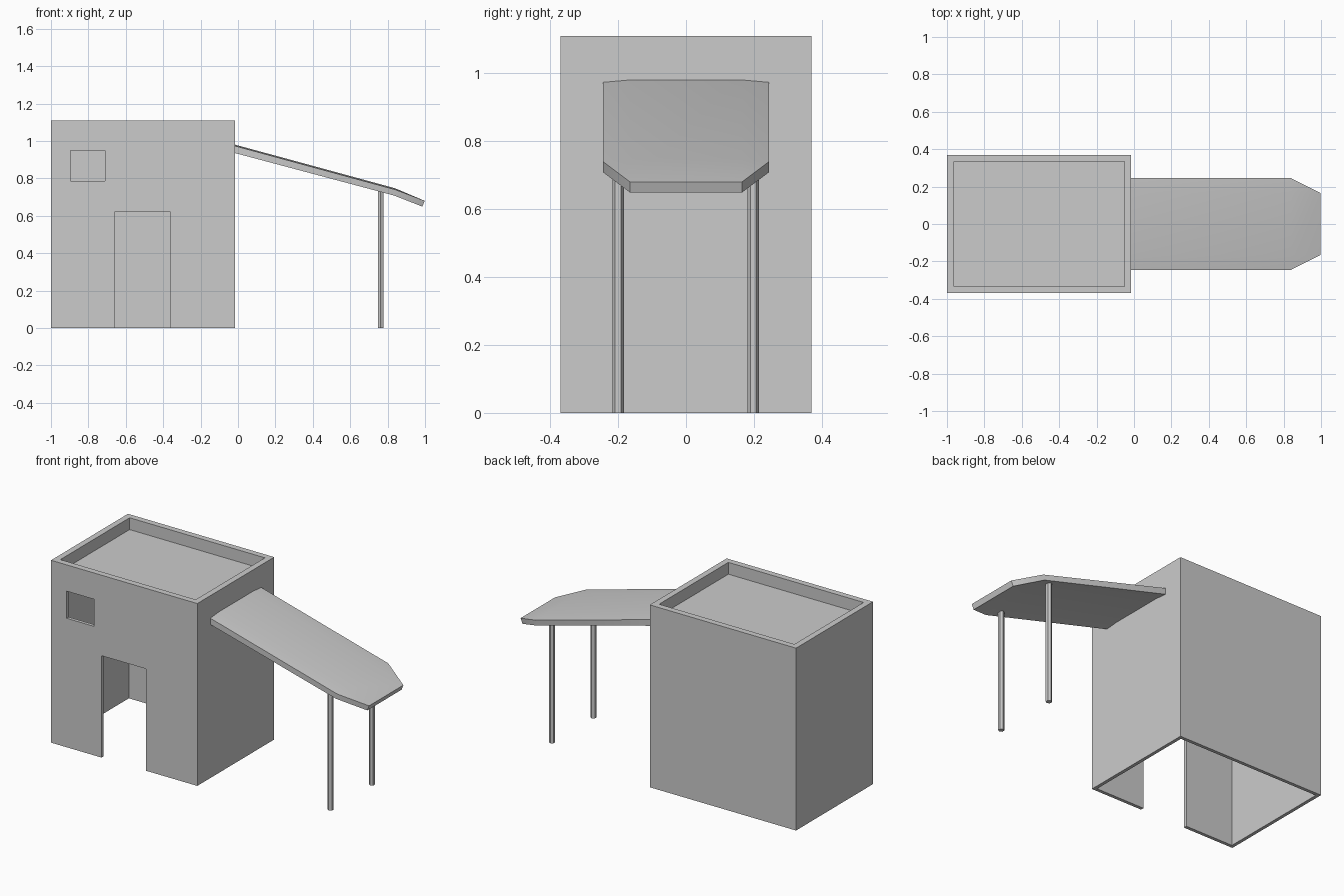
import bpy, bmesh, math

if "Cube" in bpy.data.objects:
    bpy.data.objects.remove(bpy.data.objects["Cube"])


def box(name, x0, x1, y0, y1, z0, z1):
    """Axis-aligned box from its limits."""
    bpy.ops.mesh.primitive_cube_add(size=1, location=((x0 + x1) / 2, (y0 + y1) / 2, (z0 + z1) / 2))
    ob = bpy.context.object
    ob.name = name
    ob.scale = (x1 - x0, y1 - y0, z1 - z0)
    bpy.ops.object.transform_apply(location=True, rotation=True, scale=True)
    return ob


def cut(target, cutter):
    """Subtract cutter from target and remove the cutter."""
    cutter.hide_render = True
    mod = target.modifiers.new("cut", 'BOOLEAN')
    mod.operation = 'DIFFERENCE'
    mod.solver = 'EXACT'
    mod.object = cutter
    bpy.context.view_layer.objects.active = target
    bpy.ops.object.modifier_apply(modifier=mod.name)
    bpy.data.objects.remove(cutter)


# House shell: hollow below, recessed roof above, door and window in the front
X0, X1, Y, H, T, P = -1.0, -0.015, 0.37, 1.11, 0.02, 0.037
house = box("house_shell", X0, X1, -Y, Y, 0, H)
cut(house, box("room_cutter", X0 + T, X1 - T, -Y + T, Y - T, -0.1, 1.02))
cut(house, box("roof_cutter", X0 + P, X1 - P, -Y + P, Y - P, 1.038, H + 0.1))
cut(house, box("door_cutter", -0.66, -0.36, -Y - 0.1, -Y + 0.1, -0.1, 0.62))
cut(house, box("window_cutter", -0.895, -0.71, -Y - 0.1, -Y + 0.1, 0.785, 0.95))

# Awning: sloped sheet with slightly drooping sides and a clipped, bent front end
CY, EY = 0.165, 0.245
rows = [(X1, 0.98, 0.973, 0.0, 0.038), (0.84, 0.747, 0.74, 0.008, 0.031)]
tip = (0.998, 0.68, 0.012, 0.031)
bm = bmesh.new()


def sheet(k):
    """One skin of the awning; k = 0 for the top, 1 for the underside."""
    grid = []
    for x, zc, ze, dx, dz in rows:
        grid.append([bm.verts.new((x - k * dx, y, (zc if abs(y) == CY else ze) - k * dz))
                     for y in (-EY, -CY, CY, EY)])
    x, z, dx, dz = tip
    end = [bm.verts.new((x - k * dx, y, z - k * dz)) for y in (-CY, CY)]
    a, b = grid
    for i in range(3):
        bm.faces.new((a[i], b[i], b[i + 1], a[i + 1]))
    bm.faces.new((b[0], end[0], b[1]))
    bm.faces.new((b[1], end[0], end[1], b[2]))
    bm.faces.new((b[2], end[1], b[3]))
    return a + [b[3], end[1], end[0], b[0]]


top, under = sheet(0), sheet(1)
for i in range(len(top)):
    j = (i + 1) % len(top)
    bm.faces.new((top[i], top[j], under[j], under[i]))
bmesh.ops.recalc_face_normals(bm, faces=bm.faces)
mesh = bpy.data.meshes.new("awning")
bm.to_mesh(mesh)
bm.free()
awning = bpy.data.objects.new("awning", mesh)
bpy.context.collection.objects.link(awning)
bpy.ops.object.select_all(action='DESELECT')
awning.select_set(True)
bpy.context.view_layer.objects.active = awning
bpy.ops.object.shade_smooth_by_angle(angle=math.radians(30))

# Six-sided posts carrying the awning
for side, y in (("front", -0.2), ("back", 0.198)):
    bpy.ops.mesh.primitive_cylinder_add(vertices=6, radius=0.017, depth=0.74, location=(0.763, y, 0.37))
    bpy.context.object.name = side + "_post"
